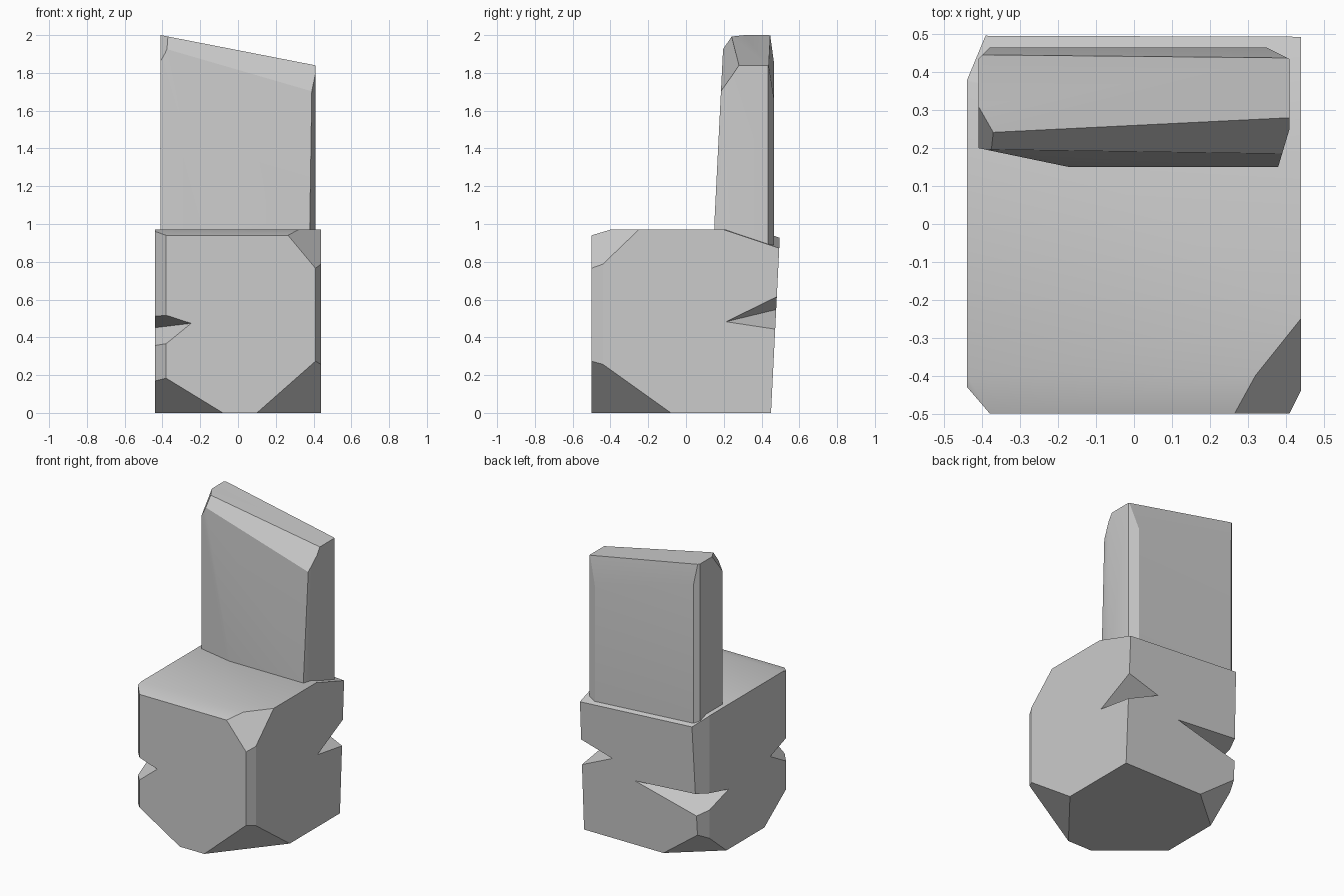
import bpy
import bmesh
from math import radians
from mathutils import Vector

if "Cube" in bpy.data.objects:
    bpy.data.objects.remove(bpy.data.objects["Cube"], do_unlink=True)

stone = bpy.data.materials.new("pale grey stone")
stone.use_nodes = True
stone.diffuse_color = (0.6, 0.6, 0.6, 1)
stone.node_tree.nodes["Principled BSDF"].inputs["Base Color"].default_value = (0.6, 0.6, 0.6, 1)


def add_object(name, bm):
    mesh = bpy.data.meshes.new(name)
    bm.to_mesh(mesh)
    bm.free()
    mesh.materials.append(stone)
    obj = bpy.data.objects.new(name, mesh)
    bpy.context.collection.objects.link(obj)
    return obj


def hull(name, points):
    bm = bmesh.new()
    for p in points:
        bm.verts.new(p)
    bmesh.ops.convex_hull(bm, input=bm.verts)
    bmesh.ops.recalc_face_normals(bm, faces=bm.faces)
    return add_object(name, bm)


def hewn_block(name, low, high, chips):
    """Box whose corners and edges are sliced; each chip is a corner sign and its reach on each axis."""
    bm = bmesh.new()
    bmesh.ops.create_cube(bm, size=1)
    for v in bm.verts:
        v.co = [(a + b) / 2 + c * (b - a) for a, b, c in zip(low, high, v.co)]
    for signs, reach in chips:
        corner = Vector([b if s > 0 else a for s, a, b in zip(signs, low, high)])
        normal = Vector([s / r if s else 0 for s, r in zip(signs, reach)])
        axis = next(i for i in range(3) if signs[i])
        point = corner.copy()
        point[axis] -= signs[axis] * reach[axis]
        cut = bmesh.ops.bisect_plane(
            bm, geom=bm.verts[:] + bm.edges[:] + bm.faces[:],
            plane_co=point, plane_no=normal.normalized(), clear_outer=True)
        rim = [e for e in cut["geom_cut"] if isinstance(e, bmesh.types.BMEdge)]
        bmesh.ops.holes_fill(bm, edges=rim, sides=0)
    bmesh.ops.recalc_face_normals(bm, faces=bm.faces)
    return add_object(name, bm)


def notch(obj, corner, reach, tips, top, bottom):
    """Carve a V-shaped gouge across a vertical corner."""
    (x, y), (dx, dy), (zx, zy) = corner, reach, tips
    sx, sy = (1 if x > 0 else -1), (1 if y > 0 else -1)
    cutter = hull("notch_cutter", [
        (x - sx * dx, y + sy * 0.01, zx), (x + sx * 0.01, y - sy * dy, zy),
        (x + sx * 0.02, y + sy * 0.02, top), (x + sx * 0.02, y + sy * 0.02, bottom)])
    cutter.hide_render = True
    mod = obj.modifiers.new("notch", "BOOLEAN")
    mod.operation, mod.solver, mod.object = "DIFFERENCE", "EXACT", cutter
    bpy.context.view_layer.objects.active = obj
    bpy.ops.object.modifier_apply(modifier=mod.name)
    bpy.data.objects.remove(cutter, do_unlink=True)


# Seat block with broken corners
seat = hewn_block("seat_block", (-0.44, -0.5, 0), (0.44, 0.5, 0.97), [
    ((1, -1, -1), (0.34, 0.42, 0.3)),     # lower front corners
    ((-1, -1, -1), (0.36, 0.3, 0.22)),
    ((-1, 1, -1), (0.35, 0.3, 0.25)),     # lower back corner
    ((1, -1, 1), (0.2, 0.25, 0.24)),      # upper front corner
    ((0, -1, 1), (1, 0.1, 0.03)),         # front lip
    ((1, -1, 0), (0.03, 0.06, 1)),        # upright edges
    ((-1, -1, 0), (0.06, 0.07, 1)),
    ((-1, 1, 0), (0.05, 0.12, 1)),
    ((0, 1, -1), (1, 0.05, 1)),           # leaning back face
    ((1, 1, 1), (1.5, 0.3, 0.1)),         # sloping rear ledge
])
notch(seat, (-0.44, -0.5), (0.2, 0.25), (0.475, 0.45), 0.55, 0.29)
notch(seat, (0.44, 0.48), (0.24, 0.28), (0.55, 0.48), 0.63, 0.43)
notch(seat, (-0.44, 0.47), (0.5, 0.3), (0.44, 0.4), 0.48, 0.3)

# Backrest slab with slanted top
back = hewn_block("backrest", (-0.41, 0.15, 0.85), (0.41, 0.465, 2), [
    ((0, -1, 1), (1, 0.05, 1)),           # tapering front face
    ((1, 0, 1), (0.82, 1, 0.16)),         # slanted top
    ((1, -1, 1), (1.32, 0.237, 0.355)),   # worn top edges
    ((1, 1, 1), (1.32, 0.05, 0.35)),
    ((-1, -1, 1), (0.1, 0.16, 0.2)),
    ((1, -1, 0), (0.03, 0.1, 1)),         # upright edges
    ((-1, -1, 0), (0.24, 0.05, 1)),
    ((1, 1, 0), (0.06, 0.03, 1)),
    ((-1, 1, 0), (0.03, 0.03, 1)),
])

# Soft shading across shallow facets only
for obj in (seat, back):
    bpy.ops.object.select_all(action="DESELECT")
    obj.select_set(True)
    bpy.context.view_layer.objects.active = obj
    bpy.ops.object.shade_smooth_by_angle(angle=radians(20))
